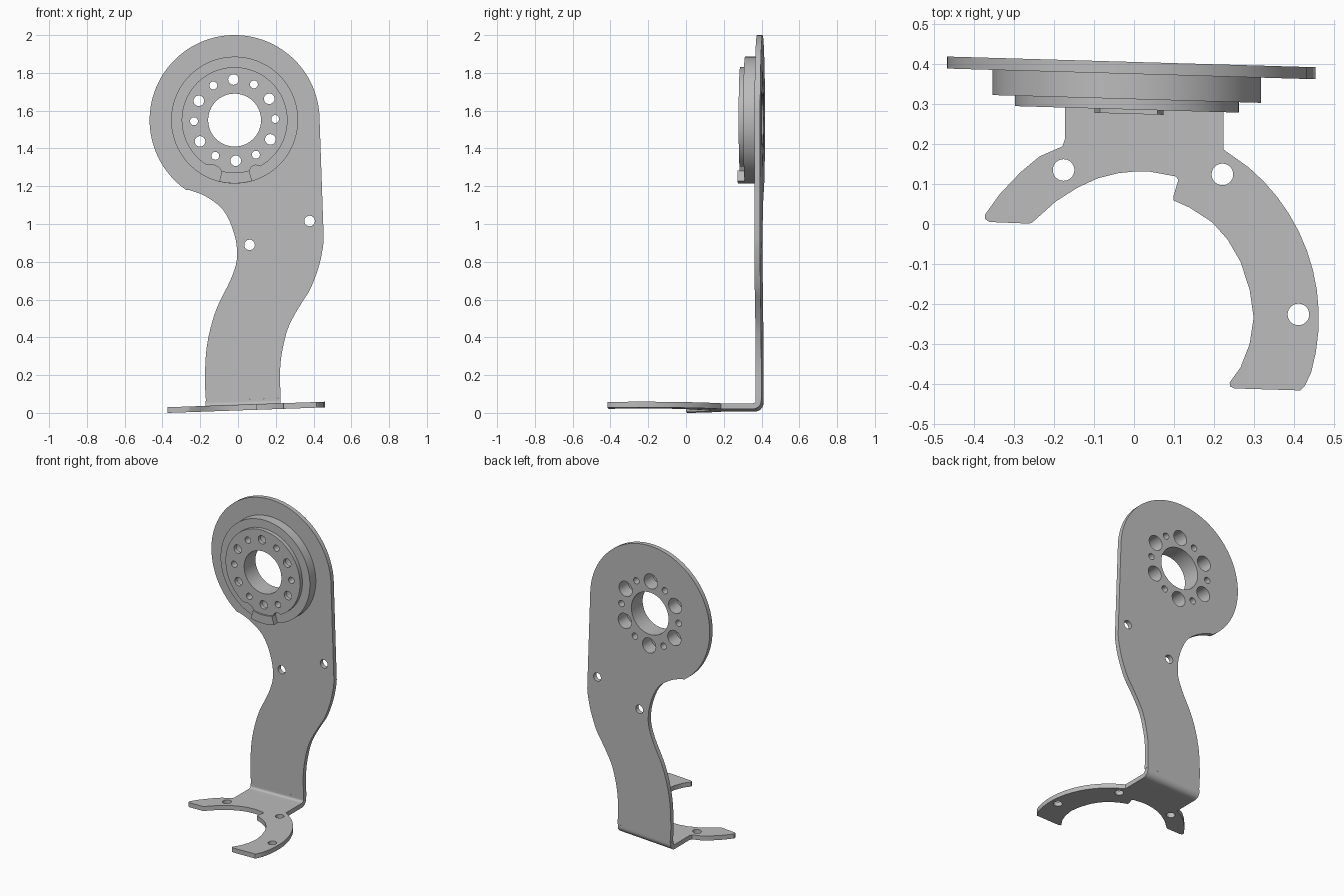
import bpy, bmesh
from math import sin, cos, radians
from mathutils import Vector

if "Cube" in bpy.data.objects:
    bpy.data.objects.remove(bpy.data.objects["Cube"])

grey = bpy.data.materials.new("metal grey")
grey.use_nodes = True
colour = (0.5, 0.5, 0.5, 1)
grey.diffuse_color = colour
grey.node_tree.nodes["Principled BSDF"].inputs["Base Color"].default_value = colour

HUB = Vector((-0.018, 1.55))
TILT = 1.6


def arc(centre, radius, start, end, steps):
    points = []
    for i in range(steps + 1):
        a = radians(start + (end - start) * i / steps)
        points.append((centre[0] + radius * cos(a), centre[1] + radius * sin(a)))
    return points


def circle(centre, radius, steps=32):
    return arc(centre, radius, 0, 360, steps)[:-1]


def smooth(points, steps=4):
    """Run a Catmull-Rom curve through the points."""
    p = [Vector(q) for q in points]
    p = [p[0] * 2 - p[1]] + p + [p[-1] * 2 - p[-2]]
    out = []
    for a, b, c, d in zip(p, p[1:], p[2:], p[3:]):
        for i in range(steps):
            t = i / steps
            out.append(0.5 * (2 * b + (c - a) * t + (2 * a - 5 * b + 4 * c - d) * t * t
                              + (3 * b - a - 3 * c + d) * t ** 3))
    return out + [p[-2]]


def sheet(name, outlines, low, high, place, skew_y=0.0, skew_z=0.0):
    """Extrude an outline with holes, then map it into position."""
    curve = bpy.data.curves.new(name, "CURVE")
    curve.dimensions = "2D"
    curve.fill_mode = "BOTH"
    curve.extrude = (high - low) / 2
    for points in outlines:
        spline = curve.splines.new("POLY")
        spline.points.add(len(points) - 1)
        for target, q in zip(spline.points, points):
            target.co = (q[0], q[1], 0, 1)
        spline.use_cyclic_u = True
    source = bpy.data.objects.new(name + " outline", curve)
    bpy.context.collection.objects.link(source)
    bpy.context.view_layer.update()
    graph = bpy.context.evaluated_depsgraph_get()
    mesh = bpy.data.meshes.new_from_object(source.evaluated_get(graph))
    bpy.data.objects.remove(source)
    bm = bmesh.new()
    bm.from_mesh(mesh)
    for v in bm.verts:
        x, y, z = place(v.co.x, v.co.y, v.co.z + (low + high) / 2)
        v.co = (x, y + skew_y * x, z + skew_z * x)
    bmesh.ops.remove_doubles(bm, verts=bm.verts, dist=0.00005)
    bmesh.ops.recalc_face_normals(bm, faces=bm.faces)
    bm.to_mesh(mesh)
    bm.free()
    mesh.materials.clear()
    mesh.materials.append(grey)
    obj = bpy.data.objects.new(name, mesh)
    bpy.context.collection.objects.link(obj)
    bpy.ops.object.select_all(action="DESELECT")
    obj.select_set(True)
    bpy.context.view_layer.objects.active = obj
    bpy.ops.object.shade_smooth_by_angle(angle=radians(25))
    return obj


def upright(x, y, z):
    return x, z, y


def flat(x, y, z):
    return x, y, z


def sideways(x, y, z):
    return z, x, y


def hub_holes(large):
    """Centre bore and a ring of alternating large and small holes."""
    holes = [circle(HUB, 0.14, 64)]
    for i in range(12):
        a = radians(90 + TILT + i * 30)
        centre = HUB + 0.215 * Vector((cos(a), sin(a)))
        holes.append(circle(centre, 0.021 if i % 2 else large, 24))
    return holes


# Upright arm with round head
right_side = smooth([(.225, .078), (.223, .23), (.236, .337), (.263, .443), (.3, .52),
                     (.342, .59), (.385, .66), (.427, .772), (.448, .867), (.454, .92)])
left_side = smooth([(-.257, 1.18), (-.178, 1.15), (-.093, 1.09), (-.045, 1.016),
                    (-.013, .92), (-.005, .84), (-.013, .777), (-.045, .692),
                    (-.103, .576), (-.14, .47), (-.167, .337), (-.175, .178), (-.17, .064)])
outline = right_side + arc(HUB, 0.45, 4, 235, 72) + left_side
bolt_holes = [circle((.061, .889), .028), circle((.379, 1.016), .028)]
sheet("upright_arm", [outline] + hub_holes(0.05) + bolt_holes,
      0.375, 0.405, upright, skew_y=-0.029)

# Stepped hub with counterbored holes
sheet("hub_base", [circle(HUB, 0.336, 96)] + hub_holes(0.05),
      0.312, 0.375, upright, skew_y=-0.029)
notched = (arc(HUB, 0.28, -61, 238, 90) + arc(HUB, 0.262, 245, 251, 3)
           + arc(HUB, 0.28, 256, 286, 8) + arc(HUB, 0.262, 290, 295, 3))
sheet("hub_face", [notched] + hub_holes(0.028), 0.286, 0.312, upright, skew_y=-0.029)

# Locating key at the bottom of the hub
key = arc(HUB, 0.335, 256, 286, 10) + arc(HUB, 0.278, 286, 256, 10)
sheet("hub_key", [key], 0.275, 0.312, upright, skew_y=-0.029)

# Rounded bend between arm and foot
BOTTOM, THICK = 0.013, 0.03
corner = (0.36, BOTTOM + 0.045)
bend = ([(0.3, BOTTOM)] + arc(corner, 0.045, -90, 0, 10) + [(0.405, 0.07), (0.375, 0.07)]
        + arc(corner, 0.015, 0, -90, 10) + [(0.3, BOTTOM + THICK)])
sheet("bend", [bend], -0.173, 0.224, sideways, skew_y=-0.029, skew_z=0.035)

# Curved foot with a long and a short claw
claw = (-0.03, -0.235)
foot = [(-.173, .305), (-.173, .211), (-.179, .194), (-.236, .169), (-.284, .129),
        (-.336, .074), (-.372, .024), (-.372, .012), (-.361, .005), (-.262, .001),
        (-.254, .004), (-.196, .056), (-.141, .091), (-.091, .114), (-.04, .127),
        (0, .131), (.039, .131), (.104, .119), (.111, .111), (.099, .071), (.099, .059)]
foot += [(.139, .041), (.196, .004), (.234, -.039), (.266, -.094), (.289, -.164),
         (.299, -.234), (.289, -.3), (.266, -.359), (.239, -.396), (.24, -.406),
         (.251, -.411), (.416, -.416), (.427, -.405)]
foot += arc(claw, 0.492, -16, 50, 11) + [(.224, .186), (.224, .295)]
foot_holes = [circle(c, 0.027) for c in ((-.176, .135), (.221, .124), (.411, -.226))]
sheet("foot", [foot] + foot_holes, BOTTOM, BOTTOM + THICK, flat, skew_z=0.035)
